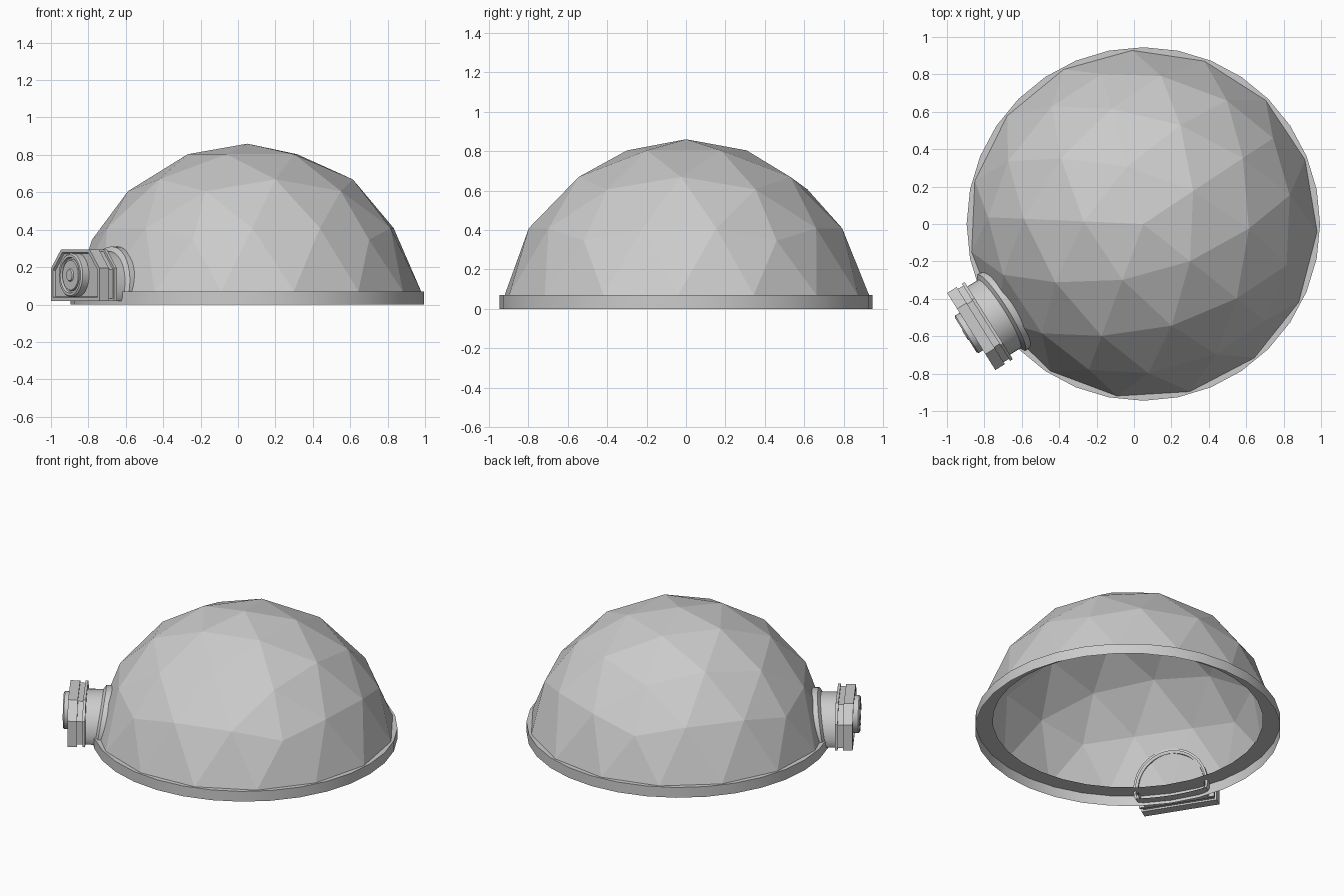
import bpy, bmesh, math
from mathutils import Vector, Matrix

if "Cube" in bpy.data.objects:
    bpy.data.objects.remove(bpy.data.objects["Cube"])

CX = 0.05                      # dome centre in x
R, ZC = 0.93, -0.07            # dome sphere radius and centre height
DOOR = math.radians(212)       # airlock direction


def finish(bm, name, smooth=None, normals=True):
    if normals:
        bmesh.ops.recalc_face_normals(bm, faces=bm.faces)
    me = bpy.data.meshes.new(name)
    bm.to_mesh(me)
    bm.free()
    ob = bpy.data.objects.new(name, me)
    bpy.context.collection.objects.link(ob)
    if smooth:
        bpy.ops.object.select_all(action='DESELECT')
        bpy.context.view_layer.objects.active = ob
        ob.select_set(True)
        bpy.ops.object.shade_smooth_by_angle(angle=math.radians(smooth))
    return ob


def door_point(a, u, z):
    """a: distance out along the airlock axis, u: sideways, z: height."""
    c, s = math.cos(DOOR), math.sin(DOOR)
    return Vector((CX + a * c - u * s, a * s + u * c, z))


def loft(name, sections, caps=(True, True), smooth=None):
    """Bridge closed sections given as lists of (a, u, z)."""
    bm = bmesh.new()
    rows = [[bm.verts.new(door_point(*p)) for p in sec] for sec in sections]
    n = len(rows[0])
    for r0, r1 in zip(rows, rows[1:]):
        for i in range(n):
            j = (i + 1) % n
            bm.faces.new((r0[i], r0[j], r1[j], r1[i]))
    if caps[0]:
        bm.faces.new(rows[0])
    if caps[1]:
        bm.faces.new(rows[-1])
    return finish(bm, name, smooth)


# Geodesic dome: three-frequency icosahedron, upper part only
bm = bmesh.new()
bmesh.ops.create_icosphere(bm, subdivisions=1, radius=1)
bmesh.ops.subdivide_edges(bm, edges=bm.edges[:], cuts=2, use_grid_fill=True)
bmesh.ops.triangulate(bm, faces=bm.faces[:])
for v in bm.verts:
    v.co.normalize()
bmesh.ops.delete(bm, geom=[v for v in bm.verts if v.co.z < 0], context='VERTS')
bmesh.ops.rotate(bm, verts=bm.verts, cent=(0, 0, 0),
                 matrix=Matrix.Rotation(math.radians(177.5), 3, 'Z'))
for v in bm.verts:
    if v.co.z < 0.3:           # bottom row sits on the base ring
        flat = Vector((v.co.x, v.co.y, 0)).normalized() * R
        v.co = flat + Vector((CX, 0, 0.07))
    else:
        v.co = v.co * R + Vector((CX, 0, ZC))
finish(bm, "dome", normals=False)

# Base ring: top ledge and outer wall, open underneath
bm = bmesh.new()
N = 32
rows = []
for r, z in [(0.836, 0.07), (0.945, 0.07), (0.945, 0.0)]:
    rows.append([bm.verts.new((CX + r * math.cos(2 * math.pi * i / N),
                               r * math.sin(2 * math.pi * i / N), z)) for i in range(N)])
for r0, r1 in zip(rows, rows[1:]):
    for i in range(N):
        j = (i + 1) % N
        bm.faces.new((r0[i], r1[i], r1[j], r0[j]))
finish(bm, "base_ring", smooth=30, normals=False)


# Airlock tunnel: arch with its foot cut flat
def arch(r, a=None, off=0.0, n=40):
    pts = []
    for i in range(n):
        t = 2 * math.pi * i / n
        u, z = r * math.cos(t), max(0.02, 0.07 + r * math.sin(t))
        on_dome = math.sqrt(R * R - (z - ZC) ** 2 - u * u) + off
        pts.append((on_dome if a is None else a, u, z))
    return pts


loft("airlock_tunnel", [arch(0.215, off=-0.03), arch(0.215, off=0.03), arch(0.215, a=0.985)],
     caps=(False, False), smooth=30)
# Collar that follows the dome surface
loft("tunnel_collar", [arch(0.225, off=-0.04), arch(0.24, off=-0.035),
                       arch(0.24, off=0.008), arch(0.215, off=0.016)],
     caps=(False, False), smooth=30)


# Airlock frame: box with chamfered upper corners
def frame(a, inset=0.0):
    w, top, bot = 0.243 - inset, 0.295 - inset, 0.02 + inset
    c = 0.10 - inset * 0.4
    return [(a, -w, bot), (a, w, bot), (a, w, top - c),
            (a, w - c, top), (a, -w + c, top), (a, -w, top - c)]


loft("frame_back", [frame(0.975), frame(0.992), frame(0.992, 0.012), frame(1.03, 0.012)])
loft("frame_front", [frame(1.025), frame(1.085), frame(1.085, 0.018), frame(1.072, 0.022)])


# Round hatch with groove and hub
def circle(a, r, n=32):
    return [(a, r * math.cos(2 * math.pi * i / n), 0.157 + r * math.sin(2 * math.pi * i / n))
            for i in range(n)]


hatch = [(1.065, 0.118), (1.112, 0.118), (1.12, 0.11), (1.12, 0.096), (1.106, 0.092),
         (1.106, 0.084), (1.116, 0.080), (1.116, 0.034), (1.124, 0.030)]
loft("hatch", [circle(a, r) for a, r in hatch], smooth=30)
